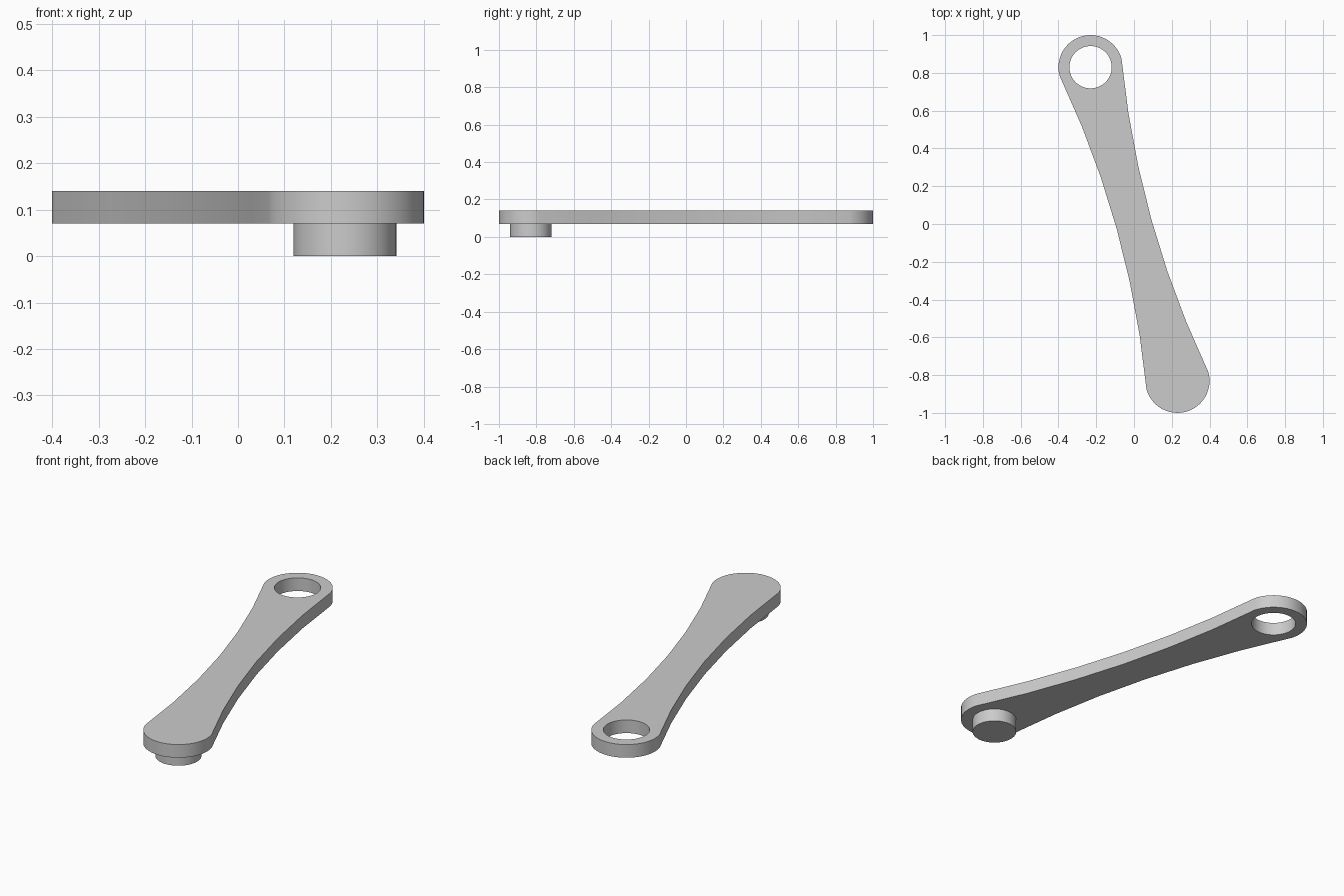
import bpy
import bmesh
import math
from mathutils import Vector

cube = bpy.data.objects.get("Cube")
if cube:
    bpy.data.objects.remove(cube, do_unlink=True)

# Plain grey for the whole link
GREY = (0.6, 0.6, 0.6, 1.0)
grey = bpy.data.materials.new("grey_metal")
grey.use_nodes = True
grey.diffuse_color = GREY
grey.node_tree.nodes["Principled BSDF"].inputs["Base Color"].default_value = GREY

PIN_END = Vector((0.23, -0.83))
HOLE_END = -PIN_END
AXIS = PIN_END.normalized()
SIDE = Vector((-AXIS.y, AXIS.x))
HALF_LENGTH = PIN_END.length
END_RADIUS = 0.17
WAIST = 0.095
SIDE_STEPS = 6
END_STEPS = 24


def circle(centre, radius, steps=48):
    return [centre + radius * Vector((math.cos(a), math.sin(a)))
            for a in (math.tau * i / steps for i in range(steps))]


def link_outline():
    """Half of the waisted outline, repeated by half-turn symmetry."""
    half = []
    for i in range(SIDE_STEPS):
        t = 2 * i / SIDE_STEPS - 1
        width = WAIST + (END_RADIUS - WAIST) * t * t
        half.append(AXIS * HALF_LENGTH * t + SIDE * width)
    for i in range(END_STEPS):
        a = math.pi * i / END_STEPS
        half.append(PIN_END + END_RADIUS * (SIDE * math.cos(a) + AXIS * math.sin(a)))
    return half + [-p for p in half]


def extruded(name, loops, bottom, top):
    """Solid from closed loops; inner loops become holes."""
    bm = bmesh.new()
    edges = []
    for loop in loops:
        verts = [bm.verts.new((p.x, p.y, bottom)) for p in loop]
        edges += [bm.edges.new((v, verts[i - 1])) for i, v in enumerate(verts)]
    bmesh.ops.triangle_fill(bm, edges=edges, use_beauty=True, normal=(0, 0, 1))
    result = bmesh.ops.extrude_face_region(bm, geom=bm.faces[:], use_keep_orig=True)
    moved = [g for g in result["geom"] if isinstance(g, bmesh.types.BMVert)]
    bmesh.ops.translate(bm, verts=moved, vec=(0, 0, top - bottom))
    bmesh.ops.recalc_face_normals(bm, faces=bm.faces[:])
    mesh = bpy.data.meshes.new(name)
    bm.to_mesh(mesh)
    bm.free()
    mesh.materials.append(grey)
    obj = bpy.data.objects.new(name, mesh)
    bpy.context.collection.objects.link(obj)
    bpy.ops.object.select_all(action="DESELECT")
    obj.select_set(True)
    bpy.context.view_layer.objects.active = obj
    bpy.ops.object.shade_smooth_by_angle(angle=math.radians(30))
    return obj


# Waisted plate with an eye at one end
extruded("link_plate", [link_outline(), circle(HOLE_END, 0.112)], 0.07, 0.14)

# Pin below the other end, sunk slightly into the plate
extruded("pin", [circle(PIN_END, 0.111)], 0.0, 0.075)
